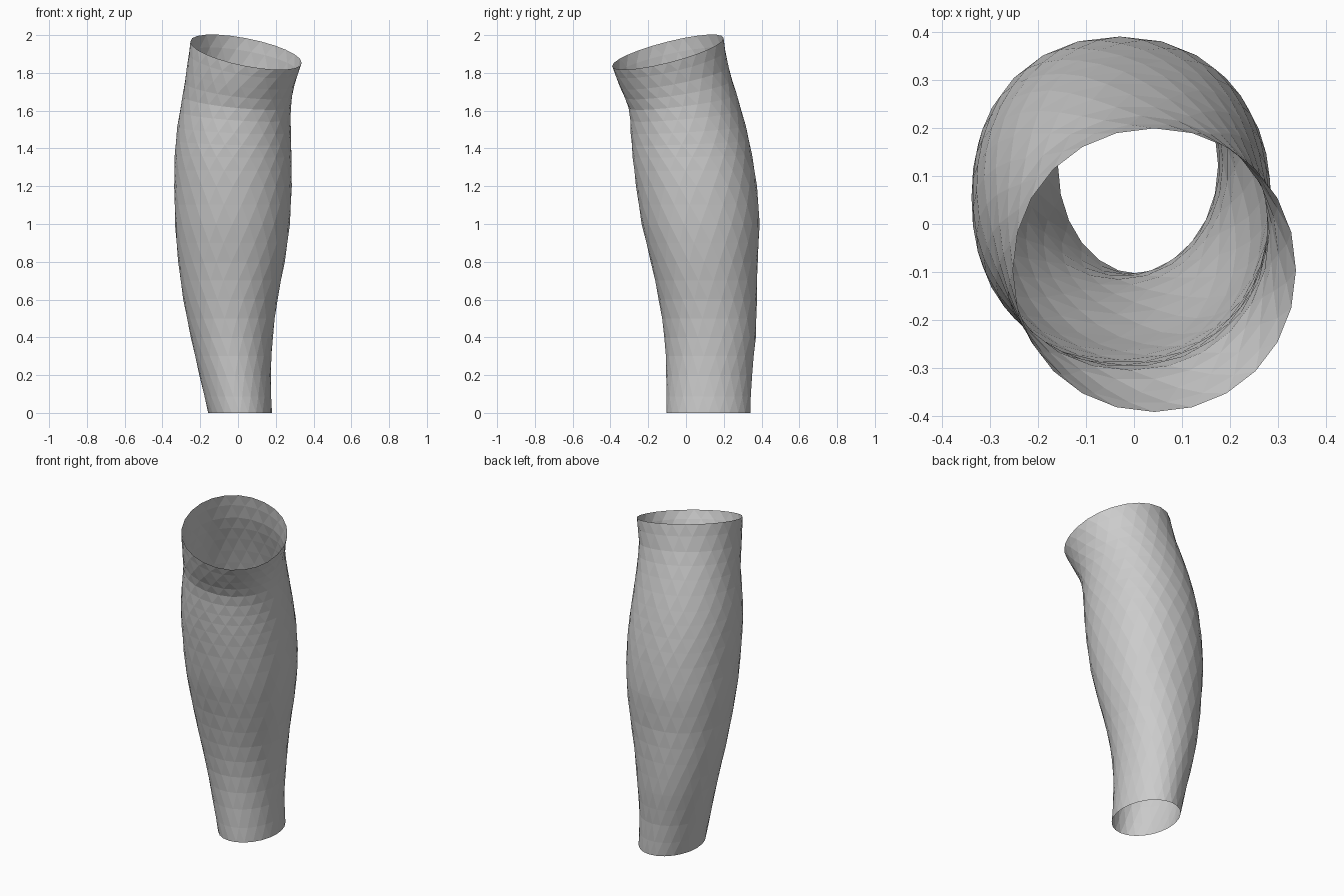
import bpy, bmesh, math

if "Cube" in bpy.data.objects:
    bpy.data.objects.remove(bpy.data.objects["Cube"])

SIDES = 24
STEPS = 2  # rows made per profile interval
SLOPE_X, SLOPE_Y = -0.19, 0.25  # tilt of the top rim

# height, left, right, front, back, rim tilt, corner fullness
PROFILE = [
    (0.00, -0.158, 0.180, -0.104, 0.342, 0.00, 2.0),
    (0.20, -0.205, 0.175, -0.105, 0.350, 0.00, 2.0),
    (0.40, -0.250, 0.185, -0.115, 0.370, 0.00, 2.05),
    (0.60, -0.290, 0.210, -0.145, 0.376, 0.00, 2.1),
    (0.80, -0.317, 0.248, -0.187, 0.380, 0.00, 2.15),
    (1.00, -0.334, 0.275, -0.235, 0.390, 0.00, 2.15),
    (1.20, -0.338, 0.285, -0.265, 0.376, 0.00, 2.15),
    (1.36, -0.335, 0.284, -0.283, 0.350, 0.08, 2.15),
    (1.50, -0.322, 0.281, -0.293, 0.317, 0.25, 2.1),
    (1.65, -0.294, 0.281, -0.304, 0.269, 0.50, 2.1),
    (1.78, -0.272, 0.300, -0.350, 0.225, 0.75, 2.05),
    (1.91, -0.252, 0.337, -0.391, 0.199, 1.00, 2.05),
]


def blend(a, b, c, d, t):
    """Smooth curve through b and c."""
    return 0.5 * (2 * b + (c - a) * t + (2 * a - 5 * b + 4 * c - d) * t * t
                  + (3 * b - a - 3 * c + d) * t ** 3)


def rows():
    last = len(PROFILE) - 1
    for i in range(last):
        p = [PROFILE[min(max(i + k, 0), last)] for k in (-1, 0, 1, 2)]
        for s in range(STEPS):
            yield tuple(blend(*v, s / STEPS) for v in zip(*p))
    yield PROFILE[-1]


def soft(v, n):
    return math.copysign(abs(v) ** (2 / n), v)


# Tapered, bent sleeve: open single-walled tube
bm = bmesh.new()
rings = []
for r, (h, left, right, front, back, tilt, n) in enumerate(rows()):
    cx, cy = (left + right) / 2, (front + back) / 2
    rx, ry = (right - left) / 2, (back - front) / 2
    ring = []
    for k in range(SIDES):
        a = 2 * math.pi * (k + 0.5 * (r % 2)) / SIDES  # staggered triangles
        dx, dy = rx * soft(math.cos(a), n), ry * soft(math.sin(a), n)
        z = max(0, h + tilt * (SLOPE_X * dx + SLOPE_Y * dy))
        ring.append(bm.verts.new((cx + dx, cy + dy, z)))
    rings.append(ring)

for r in range(len(rings) - 1):
    lo, hi = rings[r], rings[r + 1]
    for k in range(SIDES):
        j = (k + 1) % SIDES
        if r % 2 == 0:
            bm.faces.new((lo[k], lo[j], hi[k]))
            bm.faces.new((lo[j], hi[j], hi[k]))
        else:
            bm.faces.new((lo[k], hi[j], hi[k]))
            bm.faces.new((lo[k], lo[j], hi[j]))

mesh = bpy.data.meshes.new("leg_sleeve")
bm.to_mesh(mesh)
bm.free()
obj = bpy.data.objects.new("leg_sleeve", mesh)
bpy.context.collection.objects.link(obj)
